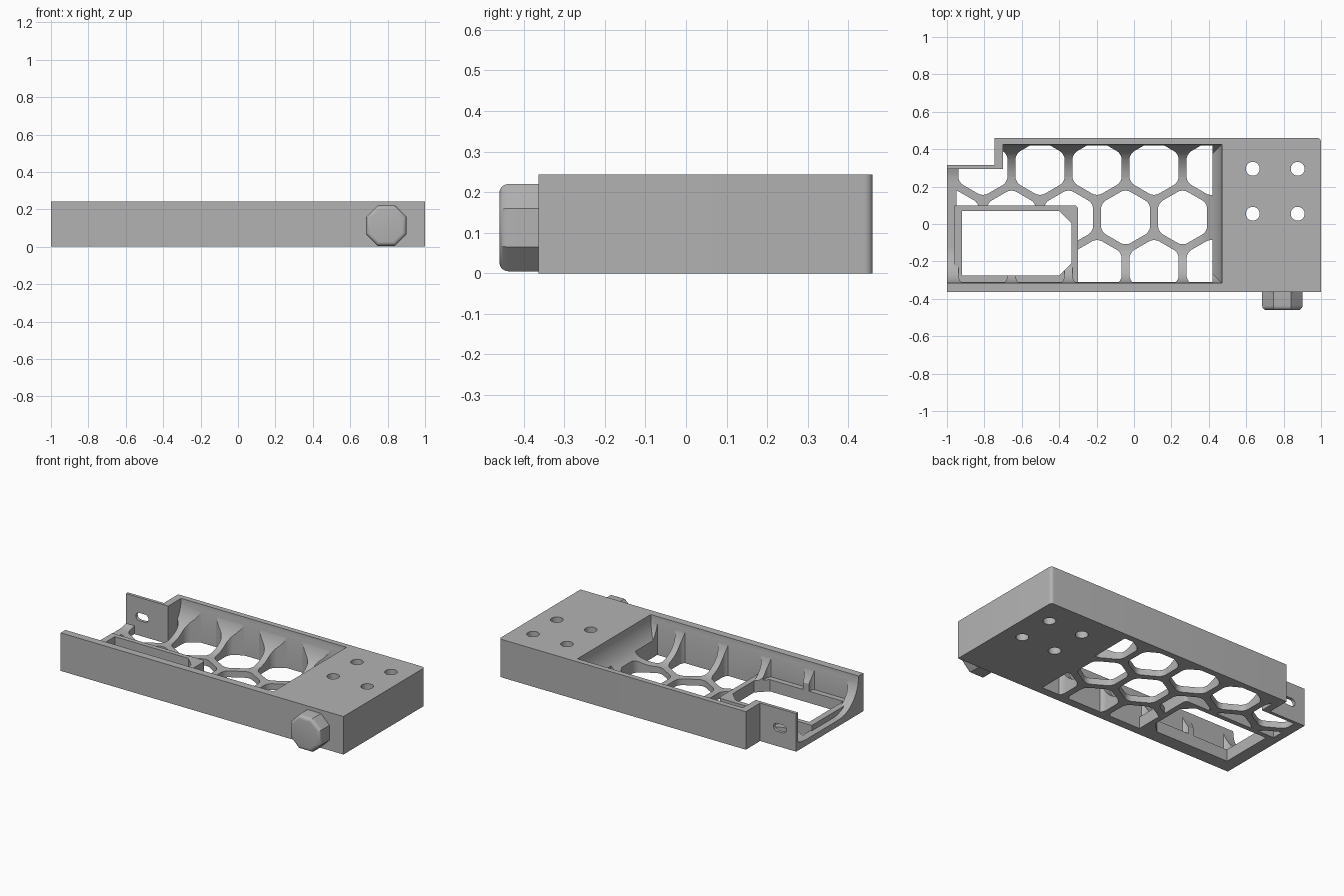
import bpy
import bmesh
import math
from mathutils import Matrix

if "Cube" in bpy.data.objects:
    bpy.data.objects.remove(bpy.data.objects["Cube"])

grey = bpy.data.materials.new("mid_grey")
grey.use_nodes = True
colour = (0.45, 0.45, 0.45, 1)
grey.diffuse_color = colour
grey.node_tree.nodes["Principled BSDF"].inputs["Base Color"].default_value = colour

HEIGHT = 0.243
FLOOR = 0.04
FILLET = 0.2
PITCH = 0.305


def finish(name, bm):
    bmesh.ops.recalc_face_normals(bm, faces=bm.faces)
    mesh = bpy.data.meshes.new(name)
    bm.to_mesh(mesh)
    bm.free()
    mesh.materials.append(grey)
    obj = bpy.data.objects.new(name, mesh)
    bpy.context.collection.objects.link(obj)
    return obj


def add_prism(bm, points, z0, z1, radius=0, corners=None):
    """Extrude an outline upwards, rounding the chosen vertical corners."""
    base = [bm.verts.new((x, y, z0)) for x, y in points]
    top = [bm.verts.new((x, y, z1)) for x, y in points]
    n = len(points)
    bm.faces.new(base[::-1])
    bm.faces.new(top)
    for i in range(n):
        j = (i + 1) % n
        bm.faces.new((base[i], base[j], top[j], top[i]))
    if radius:
        chosen = range(n) if corners is None else corners
        edges = [bm.edges.get((base[i], top[i])) for i in chosen]
        bmesh.ops.bevel(bm, geom=edges, offset=radius, segments=5,
                        profile=0.5, affect='EDGES')


def prism(name, points, z0, z1, radius=0, corners=None):
    bm = bmesh.new()
    add_prism(bm, points, z0, z1, radius, corners)
    return finish(name, bm)


def rect(x0, x1, y0, y1):
    return [(x0, y0), (x1, y0), (x1, y1), (x0, y1)]


def ring(cx, cy, r, n, start=0.0):
    return [(cx + r * math.cos(start + i * math.tau / n),
             cy + r * math.sin(start + i * math.tau / n)) for i in range(n)]


def boolean(target, tool, operation):
    """Apply a boolean and remove the helper."""
    mod = target.modifiers.new("boolean", 'BOOLEAN')
    mod.operation = operation
    mod.solver = 'EXACT'
    mod.object = tool
    graph = bpy.context.evaluated_depsgraph_get()
    mesh = bpy.data.meshes.new_from_object(target.evaluated_get(graph))
    target.modifiers.clear()
    target.data = mesh
    bpy.data.objects.remove(tool)


def smooth(obj):
    bpy.ops.object.select_all(action='DESELECT')
    obj.select_set(True)
    bpy.context.view_layer.objects.active = obj
    bpy.ops.object.shade_smooth_by_angle(angle=math.radians(28))


# Outer tray with a stepped back corner
outline = [(-1, -0.363), (1, -0.363), (1, 0.46), (-0.745, 0.46),
           (-0.745, 0.315), (-1, 0.315)]
tray = prism("tray", outline, 0, HEIGHT, 0.02, [2])

# Open cavity, with large fillets where the floor meets three walls
bm = bmesh.new()
add_prism(bm, rect(-1.2, 0.47, -0.315, 0.425), FLOOR, 0.4)
low = [e for e in bm.edges
       if all(v.co.z < 0.1 for v in e.verts) and any(v.co.x > 0 for v in e.verts)]
bmesh.ops.bevel(bm, geom=low, offset=FILLET, segments=12, profile=0.5, affect='EDGES')
cavity = finish("cavity_cutter", bm)
boolean(cavity, prism("step_cutter", rect(-1.5, -0.70, 0.295, 0.6), -0.1, 0.6), 'DIFFERENCE')
boolean(tray, cavity, 'DIFFERENCE')

# Honeycomb openings, trimmed to leave the rim
bm = bmesh.new()
row_step = PITCH * math.sqrt(3) / 2
hole_radius = (PITCH - 0.042) / math.sqrt(3)
for row in (-1, 0, 1):
    for col in range(-4, 3):
        x = -0.045 + (col + 0.5 * (row % 2)) * PITCH
        add_prism(bm, ring(x, 0.035 + row * row_step, hole_radius, 6, math.pi / 6),
                  -0.1, 0.3, 0.03)
honeycomb = finish("honeycomb_cutter", bm)
trim = [(-0.95, -0.31), (0.42, -0.31), (0.42, 0.42), (-0.70, 0.42),
        (-0.70, 0.295), (-0.95, 0.295)]
boolean(honeycomb, prism("trim_helper", trim, -0.05, 0.28), 'INTERSECT')
boolean(tray, honeycomb, 'DIFFERENCE')

# Raised frame around the rectangular window
boolean(tray, prism("frame_helper", rect(-0.96, -0.30, -0.34, 0.10), 0, 0.075, 0.02, [2]), 'UNION')
window = [(-0.92, -0.275), (-0.40, -0.275), (-0.335, -0.21), (-0.335, 0.005),
          (-0.40, 0.07), (-0.92, 0.07)]
boolean(tray, prism("window_cutter", window, -0.1, 0.2), 'DIFFERENCE')

# Four bolt holes through the solid end
bm = bmesh.new()
for x in (0.635, 0.875):
    for y in (0.055, 0.295):
        add_prism(bm, ring(x, y, 0.037, 32), -0.1, 0.4)
boolean(tray, finish("bolt_cutter", bm), 'DIFFERENCE')

# Rounded slot in the thin back tab
slot = prism("slot_cutter", rect(-0.93, -0.84, -0.025, 0.025), -0.1, 0.1, 0.0245)
slot.data.transform(Matrix.Translation((0, 0.305, 0.12)) @ Matrix.Rotation(math.pi / 2, 4, 'X'))
boolean(tray, slot, 'DIFFERENCE')
smooth(tray)

# Chamfered knob on the front wall
half, cut = 0.1075, 0.06
octagon = [(-half, cut - half), (cut - half, -half), (half - cut, -half), (half, cut - half),
           (half, half - cut), (half - cut, half), (cut - half, half), (-half, half - cut)]
bm = bmesh.new()
add_prism(bm, octagon, 0, 0.11)
front = [e for e in bm.edges if all(v.co.z > 0.1 for v in e.verts)]
bmesh.ops.bevel(bm, geom=front, offset=0.022, segments=5, profile=0.5, affect='EDGES')
knob = finish("front_knob", bm)
knob.data.transform(Matrix.Translation((0.793, -0.35, 0.1125)) @ Matrix.Rotation(math.pi / 2, 4, 'X'))
smooth(knob)
